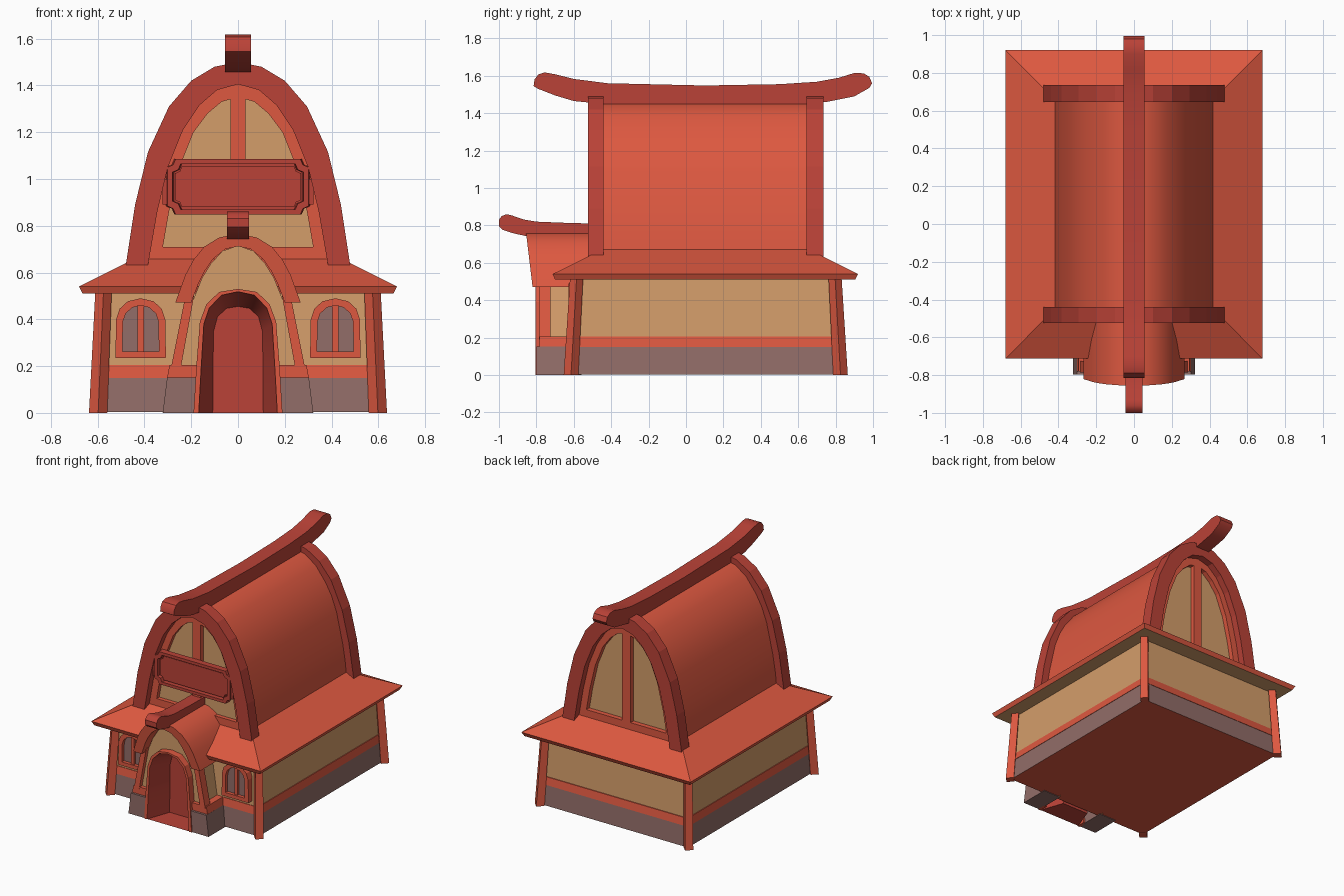
import bpy, bmesh, math

if "Cube" in bpy.data.objects:
    bpy.data.objects.remove(bpy.data.objects["Cube"])


def material(name, r, g, b):
    lin = [((c / 255 + 0.055) / 1.055) ** 2.4 for c in (r, g, b)]
    m = bpy.data.materials.new(name)
    m.diffuse_color = (*lin, 1)
    m.use_nodes = True
    m.node_tree.nodes["Principled BSDF"].inputs["Base Color"].default_value = m.diffuse_color
    return m


ORANGE = material("orange_wood", 221, 88, 64)
RED = material("red_wood", 186, 66, 55)
TAN = material("tan_plaster", 212, 157, 106)
STONE = material("mauve_stone", 146, 109, 104)


def finish(name, bm, mat, smooth=False, mat2=None, rule=None):
    bmesh.ops.recalc_face_normals(bm, faces=bm.faces[:])
    for f in bm.faces:
        f.smooth = smooth
        if rule and rule(f):
            f.material_index = 1
    me = bpy.data.meshes.new(name)
    bm.to_mesh(me)
    bm.free()
    me.materials.append(mat)
    if mat2:
        me.materials.append(mat2)
    if smooth:
        me.set_sharp_from_angle(angle=math.radians(35))
    ob = bpy.data.objects.new(name, me)
    bpy.context.collection.objects.link(ob)
    return ob


def loft(name, a, b, mat, caps=(True, True), **kw):
    """Join two matching closed 3D outlines."""
    bm = bmesh.new()
    va = [bm.verts.new(p) for p in a]
    vb = [bm.verts.new(p) for p in b]
    n = len(va)
    for i in range(n):
        j = (i + 1) % n
        bm.faces.new((va[i], va[j], vb[j], vb[i]))
    if caps[0]:
        bm.faces.new(va[::-1])
    if caps[1]:
        bm.faces.new(vb)
    return finish(name, bm, mat, **kw)


def prism(name, pts, y0, y1, mat, **kw):
    """Extrude an xz outline along y."""
    return loft(name, [(x, y0, z) for x, z in pts], [(x, y1, z) for x, z in pts], mat, **kw)


def beam(name, pts, w, mat):
    """Extrude a yz outline along x."""
    return loft(name, [(-w, y, z) for y, z in pts], [(w, y, z) for y, z in pts], mat, smooth=True)


def rect(x, y0, y1, z):
    return [(-x, y0, z), (x, y0, z), (x, y1, z), (-x, y1, z)]


def box(name, x0, x1, y0, y1, z0, z1, mat):
    return prism(name, [(x0, z0), (x1, z0), (x1, z1), (x0, z1)], y0, y1, mat)


def arch(half):
    """Mirror a half outline that runs from the foot to the crown."""
    return half + [(-x, z) for x, z in half[-2::-1]]


def band(outer, inner):
    return arch(outer) + arch(inner)[::-1]


def shift(pts, dx):
    return [(x + dx, z) for x, z in pts]


def down(f):
    return f.normal.z < -0.9


# Main walls: stone foot, timber band, plaster
loft("stone_foot", rect(0.592, -0.61, 0.822, 0.004), rect(0.583, -0.60, 0.812, 0.15), STONE,
     mat2=ORANGE, rule=down)
loft("timber_band", rect(0.586, -0.603, 0.815, 0.15), rect(0.577, -0.594, 0.806, 0.205), ORANGE)
loft("plaster_walls", rect(0.572, -0.59, 0.80, 0.2), rect(0.56, -0.575, 0.785, 0.515), TAN)

# Diagonal corner posts leaning inwards
for sx in (-1, 1):
    for yb, yt, side in ((-0.615, -0.585, "front"), (0.826, 0.797, "back")):
        ring = lambda x, y, z, r: [(x + r, y, z), (x, y + r, z), (x - r, y, z), (x, y - r, z)]
        loft(f"{side}_corner_post", ring(sx * 0.598, yb, 0, 0.039), ring(sx * 0.575, yt, 0.52, 0.035), ORANGE)

# Hipped eave skirt with plaster underside
loft("eave_board", rect(0.665, -0.70, 0.905, 0.51), rect(0.68, -0.713, 0.92, 0.54), ORANGE,
     caps=(True, False), mat2=TAN, rule=down)
loft("eave_skirt", rect(0.68, -0.713, 0.92, 0.54), rect(0.40, -0.43, 0.64, 0.68), ORANGE, caps=(False, True))

# Barrel roof with plaster gable ends
barrel = [(0.425, 0.6), (0.41, 0.75), (0.39, 0.87), (0.34, 1.09), (0.30, 1.195), (0.255, 1.275),
          (0.175, 1.38), (0.09, 1.44), (0, 1.46)]
prism("barrel_roof", arch(barrel), -0.445, 0.65, ORANGE, smooth=True, mat2=TAN,
      rule=lambda f: abs(f.normal.y) > 0.9)

# Gable arches, inner frames, sills and mullions at both ends
outer = [(0.48, 0.63), (0.44, 0.89), (0.385, 1.115), (0.295, 1.31), (0.2, 1.42), (0.1, 1.48), (0, 1.5)]
inner = [(0.385, 0.63), (0.345, 0.86), (0.30, 1.05), (0.235, 1.21), (0.165, 1.315), (0.09, 1.38), (0, 1.405)]
panel = [(0.335, 0.63), (0.295, 0.86), (0.25, 1.05), (0.19, 1.2), (0.13, 1.28), (0.07, 1.33), (0, 1.35)]
for side, y0, y1, d0, d1 in (("front", -0.525, -0.44, -0.475, -0.44), ("back", 0.645, 0.735, 0.645, 0.685)):
    prism(side + "_gable_arch", band(outer, inner), y0, y1, RED)
    prism(side + "_gable_frame", band(inner, panel), d0, d1, ORANGE)
    prism(side + "_gable_sill", [(-0.38, 0.62), (0.38, 0.62), (0.366, 0.71), (-0.366, 0.71)], d0, d1, ORANGE)
    box(side + "_gable_mullion", -0.033, 0.033, d0, d1, 0.7, 1.36, ORANGE)

# Curved ridge beams
beam("main_ridge", [(-0.815, 1.545), (-0.81, 1.58), (-0.79, 1.607), (-0.755, 1.618), (-0.7, 1.608), (-0.6, 1.583),
                    (-0.42, 1.56), (0.1, 1.548), (0.5, 1.555), (0.7, 1.568), (0.82, 1.59), (0.9, 1.615),
                    (0.95, 1.613), (0.98, 1.595), (0.995, 1.56), (0.98, 1.535), (0.9, 1.49), (0.75, 1.46),
                    (0.65, 1.45), (-0.45, 1.45), (-0.6, 1.465), (-0.7, 1.495), (-0.79, 1.53)], 0.055, RED)
beam("porch_ridge", [(-1.0, 0.795), (-1.0, 0.83), (-0.985, 0.85), (-0.96, 0.86), (-0.93, 0.853), (-0.87, 0.832),
                     (-0.8, 0.82), (-0.6, 0.812), (-0.44, 0.81), (-0.44, 0.735), (-0.85, 0.742),
                     (-0.92, 0.757), (-0.98, 0.776)], 0.046, RED)


# Sign board with scooped corners
def plaque(w, h, c):
    q = [(w, h - c), (w - c * 0.7, h - c * 0.7), (w - c, h)]
    pts = q + [(-x, z) for x, z in q[::-1]]
    pts += [(-x, -z) for x, z in q] + [(x, -z) for x, z in q[::-1]]
    return [(x, z + 0.967) for x, z in pts]


def ring_plate(name, a, b, y0, y1, mat):
    front = loft(name + "_face", [(x, y0, z) for x, z in a], [(x, y0, z) for x, z in b], mat, caps=(False, False))
    loft(name + "_outer", [(x, y0, z) for x, z in a], [(x * 1.02, y1, z) for x, z in a], mat, caps=(False, True))
    loft(name + "_inner", [(x, y0, z) for x, z in b], [(x * 0.98, y1, z) for x, z in b], mat, caps=(False, False))
    return front


ring_plate("sign_rim", plaque(0.302, 0.118, 0.035), plaque(0.28, 0.097, 0.035), -0.525, -0.48, RED)
prism("sign_panel", plaque(0.27, 0.087, 0.03), -0.51, -0.46, RED)
for s in (-1, 1):
    box("sign_bracket", s * 0.295, s * 0.322, -0.515, -0.45, 0.89, 1.0, RED)

# Front arched windows
w_out = [(0.108, 0.235), (0.105, 0.40), (0.09, 0.445), (0.055, 0.477), (0, 0.49)]
w_in = [(0.078, 0.26), (0.076, 0.39), (0.064, 0.425), (0.036, 0.45), (0, 0.46)]
for s in (-1, 1):
    cx = s * 0.416
    prism("window_frame", shift(band(w_out, w_in), cx), -0.628, -0.57, ORANGE)
    prism("window_glass", shift(arch(w_in), cx), -0.603, -0.57, STONE)
    box("window_sill", cx - 0.107, cx + 0.107, -0.628, -0.57, 0.235, 0.262, ORANGE)
    box("window_mullion", cx - 0.014, cx + 0.014, -0.617, -0.58, 0.25, 0.47, ORANGE)

# Porch: plaster front around the door, side posts and stone feet
door_out = [(0.19, 0), (0.178, 0.2), (0.163, 0.39), (0.135, 0.465), (0.08, 0.517), (0, 0.53)]
door_in = [(0.168, 0), (0.157, 0.2), (0.146, 0.38), (0.122, 0.45), (0.07, 0.503), (0, 0.518)]
door_back = [(0.108, 0), (0.107, 0.2), (0.104, 0.35), (0.088, 0.41), (0.05, 0.447), (0, 0.455)]
p_in = [(0.255, 0.15), (0.195, 0.475), (0.155, 0.575), (0.115, 0.64), (0.065, 0.693), (0, 0.715)]
p_out = [(0.268, 0.472), (0.225, 0.59), (0.19, 0.655), (0.145, 0.71), (0.08, 0.75), (0, 0.765)]
p_under = [(0.2, 0.472), (0.168, 0.555), (0.14, 0.61), (0.105, 0.66), (0.055, 0.7), (0, 0.712)]
prism("porch_plaster", band(p_in, door_out), -0.755, -0.56, TAN)
roof = prism("porch_roof", band(p_out, p_under), -0.855, -0.43, ORANGE, smooth=True)
for v in roof.data.vertices:  # lean the front edge
    if v.co.y < -0.6:
        v.co.y += (0.76 - v.co.z) * 0.12
for s in (-1, 1):
    prism("porch_post", [(s * x, z) for x, z in ((0.245, 0.19), (0.287, 0.19), (0.225, 0.5), (0.188, 0.5))],
          -0.785, -0.725, ORANGE)
    prism("porch_band", [(s * x, z) for x, z in ((0.17, 0.15), (0.303, 0.15), (0.293, 0.205), (0.17, 0.205))],
          -0.782, -0.58, ORANGE)
    prism("porch_stone", [(s * x, z) for x, z in ((0.18, 0), (0.322, 0), (0.303, 0.152), (0.17, 0.152))],
          -0.798, -0.58, STONE)

# Door surround and tapering doorway
prism("door_frame", band(door_out, door_in), -0.805, -0.74, ORANGE)
loft("doorway", [(x, -0.80, z) for x, z in arch(door_in)], [(x, -0.63, z) for x, z in arch(door_back)],
     RED, caps=(False, True), smooth=True)
